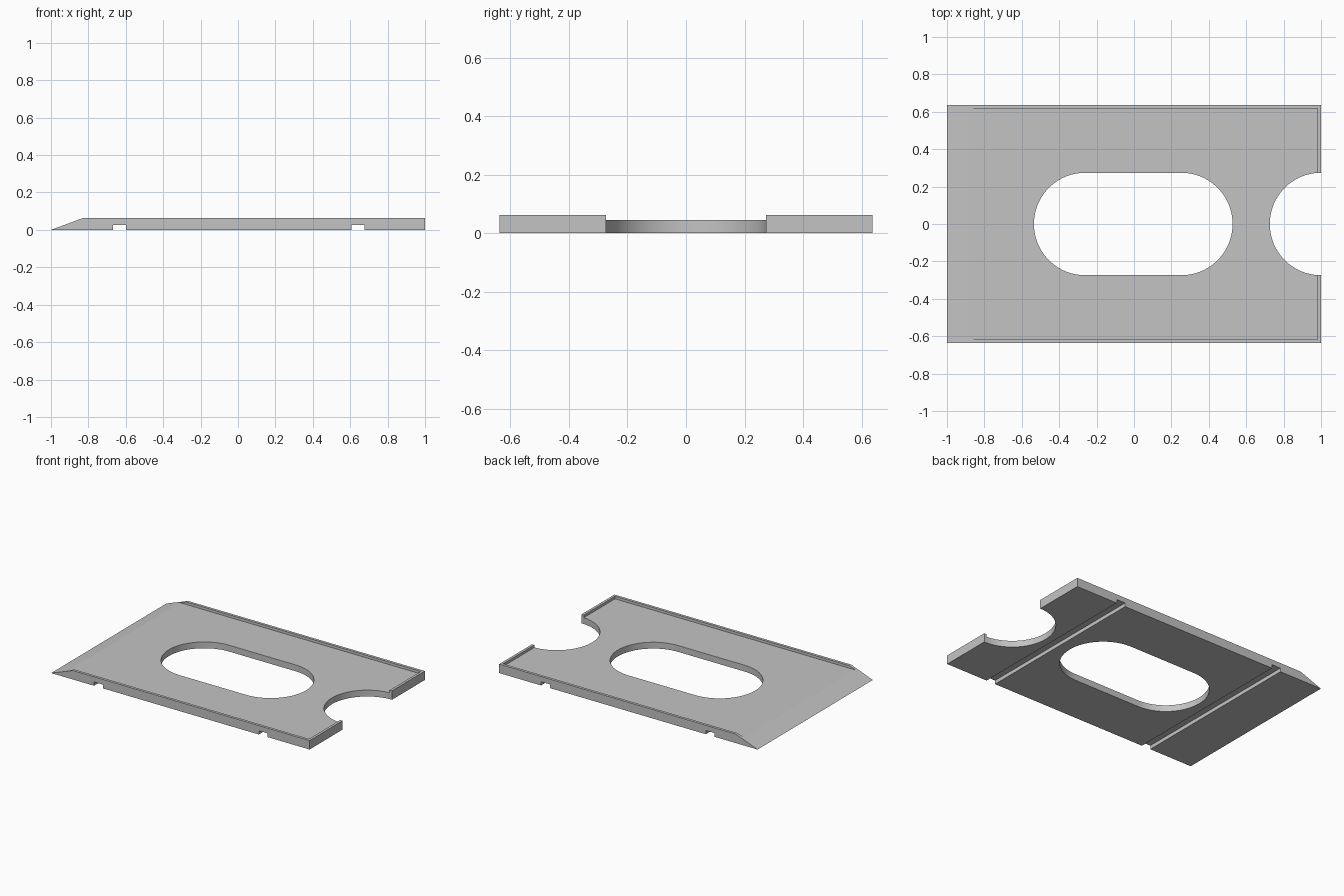
import bpy, bmesh, math

cube = bpy.data.objects.get("Cube")
if cube:
    bpy.data.objects.remove(cube, do_unlink=True)

# Overall measures
HALF_WIDTH = 0.637
THICK = 0.0625
FLOOR = 0.0445
RADIUS = 0.274

grey = bpy.data.materials.new("light_grey")
grey.use_nodes = True
colour = (0.55, 0.55, 0.55, 1)
grey.diffuse_color = colour
grey.node_tree.nodes["Principled BSDF"].inputs["Base Color"].default_value = colour


def prism(name, outline, depth):
    """Extrude a closed 3D outline along the depth vector."""
    bm = bmesh.new()
    face = bm.faces.new([bm.verts.new(p) for p in outline])
    result = bmesh.ops.extrude_face_region(bm, geom=[face])
    verts = [v for v in result["geom"] if isinstance(v, bmesh.types.BMVert)]
    bmesh.ops.translate(bm, verts=verts, vec=depth)
    bmesh.ops.recalc_face_normals(bm, faces=bm.faces)
    mesh = bpy.data.meshes.new(name)
    bm.to_mesh(mesh)
    bm.free()
    mesh.materials.append(grey)
    obj = bpy.data.objects.new(name, mesh)
    bpy.context.collection.objects.link(obj)
    return obj


def box(name, x0, x1, half_y, z0, z1):
    outline = [(x0, -half_y, z0), (x1, -half_y, z0), (x1, -half_y, z1), (x0, -half_y, z1)]
    return prism(name, outline, (0, 2 * half_y, 0))


def slot(name, x0, x1, radius, steps=40):
    """Upright stadium shape with round ends centred at x0 and x1."""
    outline = []
    for cx, start in ((x1, -math.pi / 2), (x0, math.pi / 2)):
        for i in range(steps + 1):
            a = start + math.pi * i / steps
            outline.append((cx + radius * math.cos(a), radius * math.sin(a), -0.1))
    return prism(name, outline, (0, 0, 0.3))


# Plate with a ramped entry edge
profile = [(-1, 0), (1, 0), (1, THICK), (-0.832, THICK)]
plate = prism("ramped_plate", [(x, -HALF_WIDTH, z) for x, z in profile],
              (0, 2 * HALF_WIDTH, 0))

# Recessed top, underside grooves, long opening and end notch
cutters = [
    box("recess_cutter", -1.2, 0.982, 0.618, FLOOR, 0.2),
    box("ramp_groove_cutter", -0.668, -0.599, 0.8, -0.1, 0.026),
    box("end_groove_cutter", 0.607, 0.676, 0.8, -0.1, 0.026),
    slot("opening_cutter", -0.261, 0.253, RADIUS),
    slot("notch_cutter", 1.0, 1.4, RADIUS),
]

bpy.ops.object.select_all(action="DESELECT")
bpy.context.view_layer.objects.active = plate
plate.select_set(True)
for cutter in cutters:
    cutter.hide_render = True
    cut = plate.modifiers.new(cutter.name, "BOOLEAN")
    cut.operation = "DIFFERENCE"
    cut.solver = "EXACT"
    cut.object = cutter
    bpy.ops.object.modifier_apply(modifier=cut.name)
    bpy.data.objects.remove(cutter, do_unlink=True)

# Smooth round walls, crisp edges elsewhere
bpy.ops.object.shade_smooth_by_angle(angle=math.radians(15))
